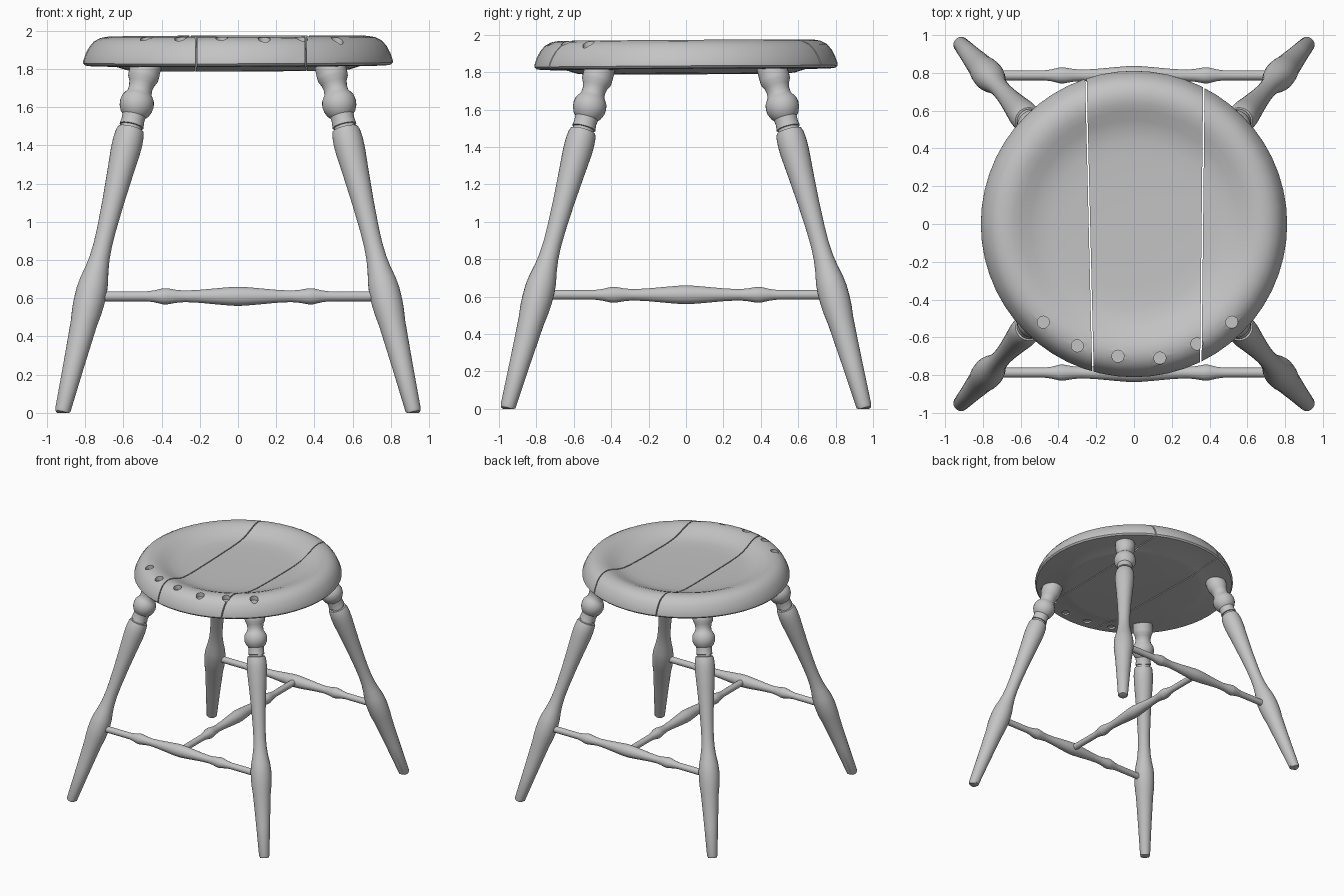
import bpy, bmesh
from math import pi, radians
from mathutils import Vector, Matrix

cube = bpy.data.objects.get("Cube")
if cube:
    bpy.data.objects.remove(cube)

GREY = (0.55, 0.55, 0.55, 1)
mat = bpy.data.materials.new("grey wood")
mat.use_nodes = True
mat.diffuse_color = GREY
mat.node_tree.nodes["Principled BSDF"].inputs["Base Color"].default_value = GREY


def lathe(profile, segments):
    """Spin (radius, height) points about z into a closed bmesh."""
    bm = bmesh.new()
    pts = [(0, profile[0][1])] + profile + [(0, profile[-1][1])]
    verts = [bm.verts.new((r, 0, z)) for r, z in pts]
    edges = [bm.edges.new(pair) for pair in zip(verts, verts[1:])]
    bmesh.ops.spin(bm, geom=verts + edges, axis=(0, 0, 1), cent=(0, 0, 0),
                   angle=2 * pi, steps=segments)
    bmesh.ops.remove_doubles(bm, verts=bm.verts, dist=0.0004)
    bmesh.ops.recalc_face_normals(bm, faces=bm.faces)
    return bm


def add_object(name, bm):
    mesh = bpy.data.meshes.new(name)
    bm.to_mesh(mesh)
    bm.free()
    mesh.materials.append(mat)
    obj = bpy.data.objects.new(name, mesh)
    bpy.context.collection.objects.link(obj)
    return obj


def activate(obj):
    bpy.ops.object.select_all(action="DESELECT")
    obj.select_set(True)
    bpy.context.view_layer.objects.active = obj


def smooth(obj, angle=35):
    activate(obj)
    bpy.ops.object.shade_smooth_by_angle(angle=radians(angle))


def turned_part(name, profile, start, end):
    """Turned piece whose profile heights run 0..1 from start to end."""
    start, end = Vector(start), Vector(end)
    axis = end - start
    bm = lathe([(r, t * axis.length) for r, t in profile], 28)
    turn = axis.to_track_quat("Z", "Y").to_matrix().to_4x4()
    bm.transform(Matrix.Translation(start) @ turn)
    for v in bm.verts:
        v.co.z = max(v.co.z, 0)
    smooth(add_object(name, bm))


# Splayed turned legs: profile by height above the floor
TOP = 1.83
leg = [(.034, 0), (.041, .015), (.055, .25), (.07, .47), (.078, .53),
       (.081, .58), (.081, .64), (.075, .69), (.062, .75), (.053, .81),
       (.049, .88), (.05, .96), (.057, 1.1), (.068, 1.25), (.078, 1.37),
       (.079, 1.42), (.075, 1.465), (.068, 1.485), (.056, 1.487),
       (.056, 1.5), (.064, 1.502), (.06, 1.53), (.062, 1.555),
       (.076, 1.57), (.087, 1.595), (.09, 1.62), (.085, 1.645),
       (.072, 1.665), (.064, 1.675), (.062, 1.7), (.067, 1.725),
       (.08, 1.75), (.081, 1.765), (.081, TOP)]
leg_profile = [(r, z / TOP) for r, z in leg]
for y_side, depth in ((-1, "front"), (1, "back")):
    for x_side, side in ((-1, "right"), (1, "left")):
        turned_part(f"{depth}_{side}_leg", leg_profile,
                    (.92 * x_side, .955 * y_side, 0),
                    (.478 * x_side, .457 * y_side, TOP))

# Stretchers in an H, with three swellings each
half = [(.026, 0), (.026, .19), (.031, .215), (.042, .245), (.042, .26),
        (.034, .29), (.03, .32), (.034, .37), (.044, .44), (.049, .48)]
stretcher = half + [(.05, .5)] + [(r, 1 - t) for r, t in reversed(half)]
Z = .61
turned_part("front_stretcher", stretcher, (-.77, -.787, Z), (.77, -.787, Z))
turned_part("back_stretcher", stretcher, (-.77, .787, Z), (.77, .787, Z))
turned_part("centre_stretcher", stretcher, (0, -.785, Z), (0, .785, Z))

# Shallow peg holes along the front rim, on top and underneath
holes = bmesh.new()
for x, y, top in ((-.48, -.52, 1.955), (-.3, -.645, 1.955), (-.085, -.7, 1.955),
                  (.137, -.71, 1.955), (.333, -.635, 1.955), (.518, -.52, 1.955)):
    for z in (top + .025, 1.795):
        bmesh.ops.create_cone(holes, cap_ends=True, segments=20, radius1=.032,
                              radius2=.032, depth=.1 if z > 1.9 else .06,
                              matrix=Matrix.Translation((x, y, z)))
cutter = add_object("hole_cutter", holes)
cutter.hide_render = True

# Dished seat, split into three boards with narrow gaps
seat = [(.53, 1.79), (.58, 1.795), (.64, 1.813), (.77, 1.816), (.8, 1.82),
        (.811, 1.832), (.81, 1.845), (.798, 1.88), (.78, 1.915), (.755, 1.945),
        (.72, 1.964), (.68, 1.971), (.64, 1.966), (.6, 1.952), (.55, 1.93),
        (.5, 1.913), (.44, 1.904), (.35, 1.9), (.18, 1.898)]
GAP = .004
left_seam = (Vector((-.236, 0, 0)), Vector((1, .024, 0)))
right_seam = (Vector((.362, 0, 0)), Vector((1, -.011, 0)))
boards = {"right_seat_board": [(left_seam, 1)],
          "middle_seat_board": [(left_seam, -1), (right_seam, 1)],
          "left_seat_board": [(right_seam, -1)]}
for name, cuts in boards.items():
    bm = lathe(seat, 56)
    bm.transform(Matrix.Shear("XY", 4, (0, 0)))
    for (point, normal), side in cuts:
        geom = bm.verts[:] + bm.edges[:] + bm.faces[:]
        cut = bmesh.ops.bisect_plane(bm, geom=geom, plane_no=normal * side,
                                     plane_co=point - normal * side * GAP,
                                     clear_outer=True)
        rim = [e for e in cut["geom_cut"] if isinstance(e, bmesh.types.BMEdge)]
        bmesh.ops.edgeloop_fill(bm, edges=rim)
    for v in bm.verts:  # seat leans very slightly forward
        v.co.z += .006 * v.co.y + .003 * v.co.x
    bmesh.ops.recalc_face_normals(bm, faces=bm.faces)
    board = add_object(name, bm)
    drill = board.modifiers.new("peg holes", "BOOLEAN")
    drill.object = cutter
    drill.operation = "DIFFERENCE"
    drill.solver = "EXACT"
    activate(board)
    bpy.ops.object.modifier_apply(modifier=drill.name)
    smooth(board)
bpy.data.objects.remove(cutter)
